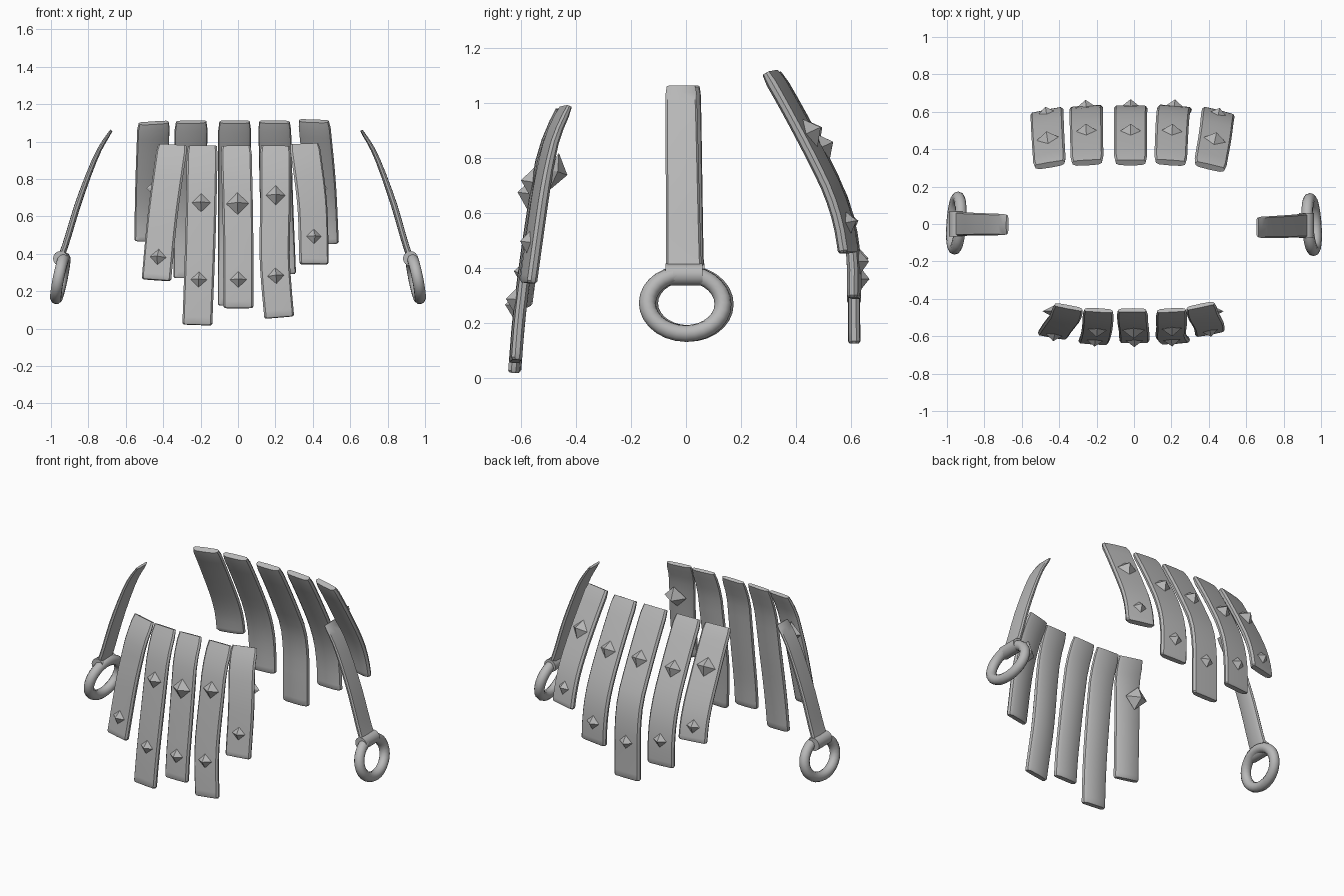
import bpy, bmesh, math
from mathutils import Vector, Matrix

if "Cube" in bpy.data.objects:
    bpy.data.objects.remove(bpy.data.objects["Cube"])

GREY = (0.48, 0.48, 0.48, 1)
grey = bpy.data.materials.new("plain grey")
grey.use_nodes = True
grey.diffuse_color = GREY
grey.node_tree.nodes["Principled BSDF"].inputs["Base Color"].default_value = GREY


def finish(name, bm, smooth=35):
    bmesh.ops.recalc_face_normals(bm, faces=bm.faces)
    mesh = bpy.data.meshes.new(name)
    bm.to_mesh(mesh)
    bm.free()
    ob = bpy.data.objects.new(name, mesh)
    bpy.context.collection.objects.link(ob)
    mesh.materials.append(grey)
    if smooth:
        bpy.ops.object.select_all(action='DESELECT')
        ob.select_set(True)
        bpy.context.view_layer.objects.active = ob
        bpy.ops.object.shade_smooth_by_angle(angle=math.radians(smooth))
    return ob


def curve_at(points, t):
    """Smooth Catmull-Rom point at t in 0..1."""
    n = len(points) - 1
    i = min(int(t * n), n - 1)
    u = t * n - i
    b, c = points[i], points[i + 1]
    a = points[i - 1] if i else b * 2 - c
    d = points[i + 2] if i + 2 <= n else c * 2 - b
    return (b * 2 + (c - a) * u + (a * 2 - b * 5 + c * 4 - d) * u ** 2
            + (b * 3 - a - c * 3 + d) * u ** 3) / 2


def frame_at(points, t, side):
    """Centre, sideways, along and outward directions of a strap."""
    p = curve_at(points, t)
    along = (curve_at(points, min(t + .02, 1)) - curve_at(points, max(t - .02, 0))).normalized()
    side = (side - along * side.dot(along)).normalized()
    out = side.cross(along).normalized()
    if out.dot(Vector((p.x if abs(p.y) < .1 else 0, p.y, 0))) < 0:
        out = -out
    return p, side, along, out


# strap cross-section: flat outside, rounded inside (fractions of half size)
SECTION = [(-1, .35), (-.88, .9), (0, 1), (.88, .9), (1, .35),
           (.95, -.4), (.72, -.9), (0, -1), (-.72, -.9), (-.95, -.4)]


def strap(name, points, side, widths, depths, rings=13):
    bm = bmesh.new()
    loops = []
    for k in range(rings + 2):
        t = min(max((k - .5) / (rings - 1), 0), 1)
        p, s, a, o = frame_at(points, t, side)
        end = .93 if k in (0, rings + 1) else 1
        w = (widths[0] + (widths[1] - widths[0]) * t) / 2 * end
        d = (depths[0] + (depths[1] - depths[0]) * min(t * 2, 1)) / 2 * (.75 if end < 1 else 1)
        if k in (1, rings):
            p = p + a * (.008 if k == 1 else -.008)
        loops.append([bm.verts.new(p + s * u * w + o * v * d) for u, v in SECTION])
    for a, b in zip(loops, loops[1:]):
        for j in range(len(a)):
            bm.faces.new((a[j - 1], a[j], b[j], b[j - 1]))
    bm.faces.new(loops[0])
    bm.faces.new(loops[-1])
    finish(name, bm)


def stud(name, centre, side, along, out, size, height):
    """Four-sided pointed stud."""
    bm = bmesh.new()
    ring = [bm.verts.new(centre + v * size) for v in (side, along, -side, -along)]
    for tip in (centre + out * height, centre - out * height * .5):
        apex = bm.verts.new(tip)
        for j in range(4):
            bm.faces.new((ring[j - 1], ring[j], apex))
    finish(name, bm, 0)


def y_at(profile, z):
    for (z0, y0), (z1, y1) in zip(profile, profile[1:]):
        if z >= z1:
            return y0 + (y1 - y0) * (z0 - z) / (z0 - z1)
    return profile[-1][1]


def panel(name, profile, xs, top, bottom, yaw, shift, widths, depths, studs):
    """Hanging strap following a side profile; xs are x values, top to bottom."""
    pts = []
    for k in range(7):
        f = k / 6
        z = top + (bottom - top) * f
        x = curve_at([Vector((x, 0, 0)) for x in xs], f).x
        pts.append(Vector((x, y_at(profile, z) + shift, z)))
    side = Vector((math.cos(yaw), math.sin(yaw), 0))
    strap(name, pts, side, widths, depths)
    for n, (z, size) in enumerate(studs):
        p, s, a, o = frame_at(pts, (z - top) / (bottom - top), side)
        stud(f"{name}_stud_{n + 1}", p + o * depths[1] * .45, s, a, o, size, size * .78)


FRONT = [(1, -.45), (.85, -.515), (.65, -.55), (.4, -.585), (.25, -.605), (0, -.625)]
BACK = [(1.11, .325), (.97, .405), (.8, .495), (.62, .58), (.45, .61), (.1, .612)]

# front straps
front = [("outer_right", (-.35, -.40, -.435), .98, .26, -.16, .015, [(.38, .045)]),
         ("inner_right", (-.19, -.2, -.217), .975, .02, -.06, 0, [(.67, .05), (.26, .044)]),
         ("centre", (-.01, 0, .002), .975, .11, 0, 0, [(.665, .06), (.26, .045)]),
         ("inner_left", (.2, .2, .196, .22), .975, .06, .06, 0, [(.71, .052), (.28, .045)]),
         ("outer_left", (.355, .395, .405), .985, .345, .19, .02, [(.49, .042)])]
for name, xs, top, bottom, yaw, shift, studs in front:
    panel("front_strap_" + name, FRONT, xs, top, bottom, yaw, shift,
          (.165, .16), (.03, .044), studs)

# studs on the inner side of the outer front straps
for label, x in (("left", .41), ("right", -.42)):
    s = Vector((math.cos(.19), math.copysign(math.sin(.19), x), 0))
    stud("inside_stud_" + label, Vector((x, -.48, .75)), s,
         Vector((0, .25, .97)), Vector((0, .97, -.25)), .07, .05)

# back straps
back = [("outer_right", (-.45, -.46, -.465), 1.1, .47, .2, -.015, [(.88, .06), (.56, .042)]),
        ("inner_right", (-.25, -.255, -.255), 1.105, .27, .07, 0, [(.83, .055), (.43, .045)]),
        ("centre", (-.018, -.018, -.018), 1.105, .125, 0, 0, [(.83, .055), (.36, .045)]),
        ("inner_left", (.195, .205, .22), 1.105, .29, -.08, 0, [(.83, .055), (.42, .045)]),
        ("outer_left", (.405, .435, .45), 1.11, .455, -.25, -.02, [(.88, .06), (.56, .042)])]
for name, xs, top, bottom, yaw, shift, studs in back:
    panel("back_strap_" + name, BACK, xs, top, bottom, yaw, shift,
          (.175, .18), (.045, .045), studs)

# side straps, each with a loop holding a ring
SIDE = [(.66, 1.06), (.735, .93), (.825, .69), (.89, .47), (.922, .375)]
for label, sign, offset, lean in (("left", 1, 0, .03), ("right", -1, .03, .01)):
    pts = [Vector((sign * (x + offset * (1.06 - z * .45)), -.018 + offset * .5 + lean * .5 * (1.06 - z), z))
           for x, z in SIDE]
    strap("side_strap_" + label, pts, Vector((0, 1, 0)), (.112, .132), (.018, .034))
    end = pts[-1]

    bm = bmesh.new()
    bmesh.ops.create_cone(bm, cap_ends=True, segments=16, radius1=.04, radius2=.04, depth=.134,
                          matrix=Matrix.Translation(end) @ Matrix.Rotation(math.pi / 2, 4, 'X'))
    finish("ring_loop_" + label, bm)

    bm = bmesh.new()
    tilt = Matrix.Rotation(-sign * .2, 4, 'Y') @ Matrix.Rotation(sign * .07, 4, 'Z')
    centre = Vector((sign * .95, .005 if sign < 0 else -.003, .27))
    major, minor, tube = 28, 10, .031
    grid = []
    for i in range(major):
        a = math.tau * i / major
        hub = Vector((0, .138 * math.cos(a), .111 * math.sin(a)))
        ray = Vector((0, math.cos(a), math.sin(a)))
        row = []
        for j in range(minor):
            b = math.tau * j / minor
            v = hub + ray * tube * math.cos(b) + Vector((tube * math.sin(b), 0, 0))
            row.append(bm.verts.new(centre + tilt @ v))
        grid.append(row)
    for i in range(major):
        for j in range(minor):
            bm.faces.new((grid[i - 1][j - 1], grid[i][j - 1], grid[i][j], grid[i - 1][j]))
    finish("ring_" + label, bm, 60)
